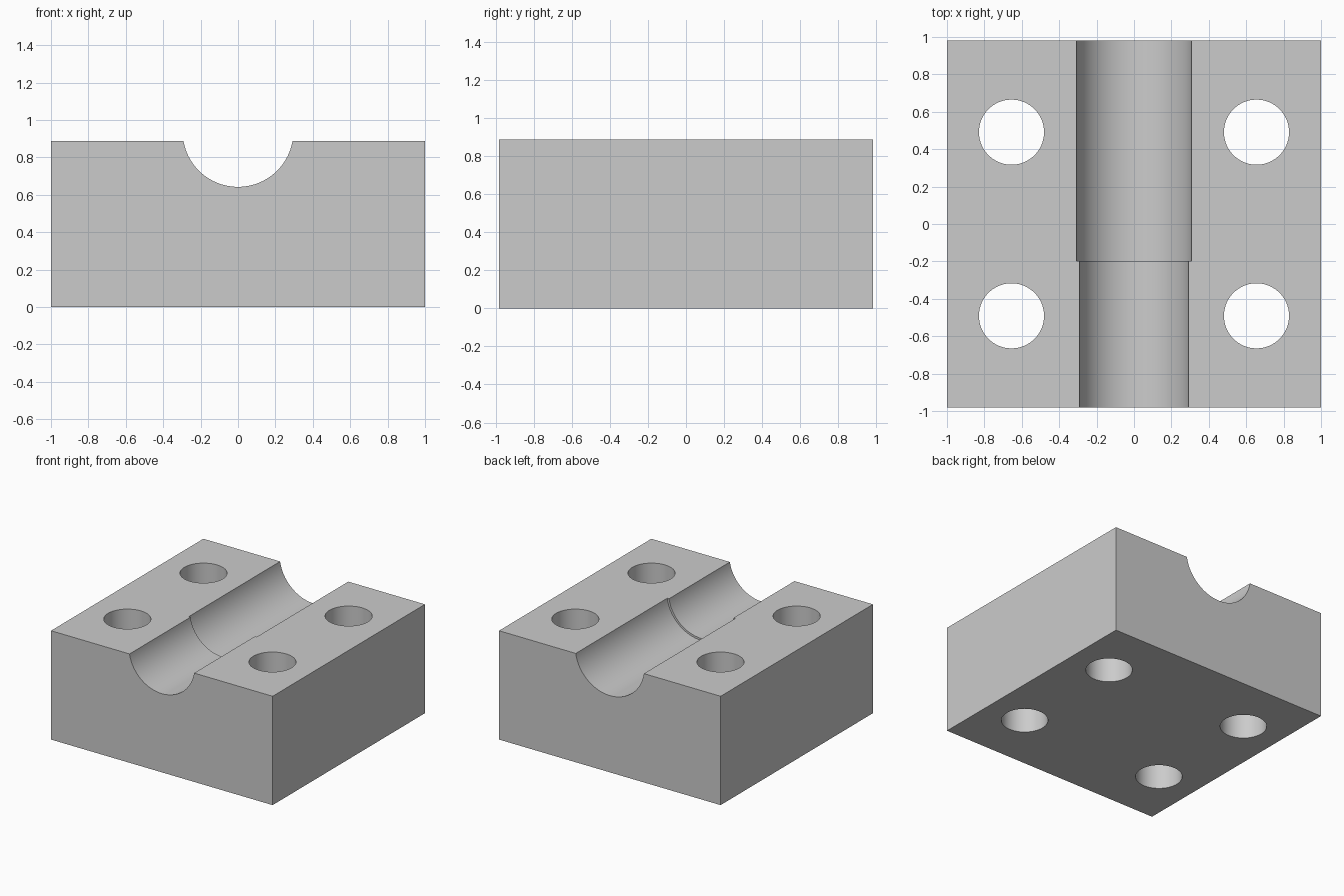
import bpy
import math

cube = bpy.data.objects.get("Cube")
if cube:
    bpy.data.objects.remove(cube, do_unlink=True)

HALF_Y, HEIGHT = 0.982, 0.888
BORE_Z, STEP_Y = 0.938, -0.197
BORE_R, WIDE_R = 0.296, 0.312
HOLE_X, HOLE_Y, HOLE_R = 0.655, 0.491, 0.174

# Single matte grey
grey = bpy.data.materials.new("plain grey")
grey.use_nodes = True
colour = (0.6, 0.6, 0.6, 1)
grey.diffuse_color = colour
grey.node_tree.nodes["Principled BSDF"].inputs["Base Color"].default_value = colour

# Solid block
bpy.ops.mesh.primitive_cube_add(size=1, location=(0, 0, HEIGHT / 2))
block = bpy.context.object
block.name = "clamp_block"
block.scale = (2, 2 * HALF_Y, HEIGHT)
bpy.ops.object.transform_apply(location=True, rotation=True, scale=True)
block.data.materials.append(grey)


def cut_cylinder(name, radius, depth, location, rotation=(0, 0, 0)):
    """Subtract a cylinder from the block, then discard the cutter."""
    bpy.ops.mesh.primitive_cylinder_add(vertices=96, radius=radius, depth=depth,
                                        location=location, rotation=rotation)
    cutter = bpy.context.object
    cutter.name = name
    cutter.hide_render = True
    cutter.data.materials.append(grey)
    mod = block.modifiers.new(name, "BOOLEAN")
    mod.operation = "DIFFERENCE"
    mod.solver = "EXACT"
    mod.object = cutter
    bpy.ops.object.select_all(action="DESELECT")
    block.select_set(True)
    bpy.context.view_layer.objects.active = block
    bpy.ops.object.modifier_apply(modifier=name)
    bpy.data.objects.remove(cutter, do_unlink=True)


# Stepped channel: narrow along the full depth, wider behind the step
along_y = (math.pi / 2, 0, 0)
cut_cylinder("narrow_channel", BORE_R, 3, (0, 0, BORE_Z), along_y)
cut_cylinder("wide_channel", WIDE_R, 2, (0, STEP_Y + 1, BORE_Z), along_y)

# Four through bolt holes
for x in (-HOLE_X, HOLE_X):
    for y in (-HOLE_Y, HOLE_Y):
        cut_cylinder("bolt_hole", HOLE_R, 2, (x, y, HEIGHT / 2))

bpy.ops.object.shade_smooth_by_angle(angle=math.radians(30))
